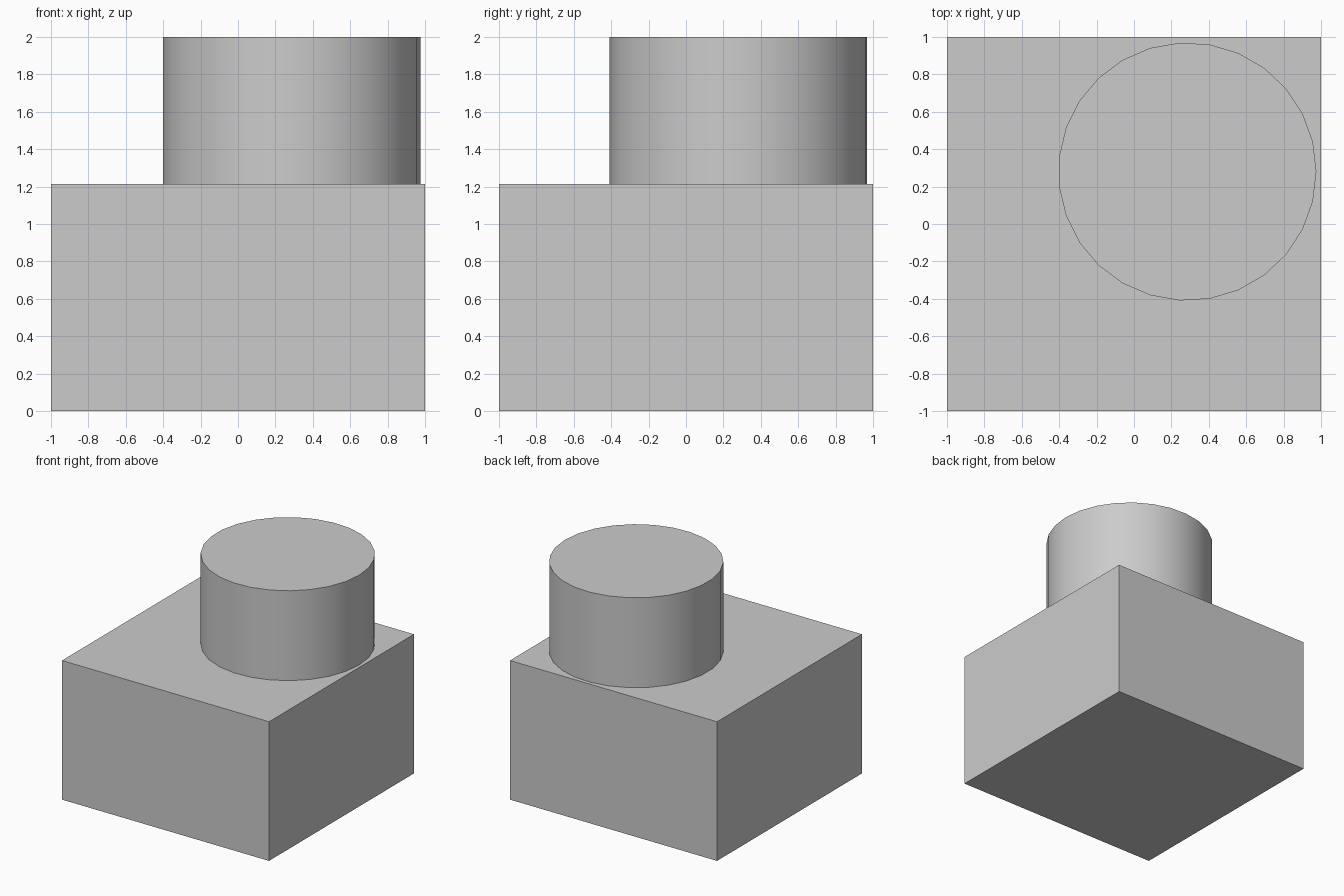
import bpy
import math

# Remove the default object
default_cube = bpy.data.objects.get("Cube")
if default_cube:
    bpy.data.objects.remove(default_cube, do_unlink=True)

BLOCK_TOP = 1.215
TOTAL_HEIGHT = 2.0

# Single plain grey
grey = bpy.data.materials.new("light_grey")
grey.use_nodes = True
colour = (0.6, 0.6, 0.6, 1.0)
grey.diffuse_color = colour
grey.node_tree.nodes["Principled BSDF"].inputs["Base Color"].default_value = colour


def finish(name):
    part = bpy.context.object
    part.name = name
    part.data.materials.append(grey)
    return part


# Square base block
bpy.ops.mesh.primitive_cube_add(size=1, location=(0, 0, BLOCK_TOP / 2))
base = finish("base_block")
base.scale = (2, 2, BLOCK_TOP)
bpy.ops.object.transform_apply(location=False, rotation=False, scale=True)

# Off-centre round boss, with one corner pointing along +x
sides = 27
bpy.ops.mesh.primitive_cylinder_add(
    vertices=sides, radius=0.69, depth=TOTAL_HEIGHT - BLOCK_TOP,
    location=(0.285, 0.28, (TOTAL_HEIGHT + BLOCK_TOP) / 2),
    rotation=(0, 0, -math.pi / 2))
finish("round_boss")
bpy.ops.object.transform_apply(location=False, rotation=True, scale=False)
bpy.ops.object.shade_smooth_by_angle(angle=math.radians(30))
